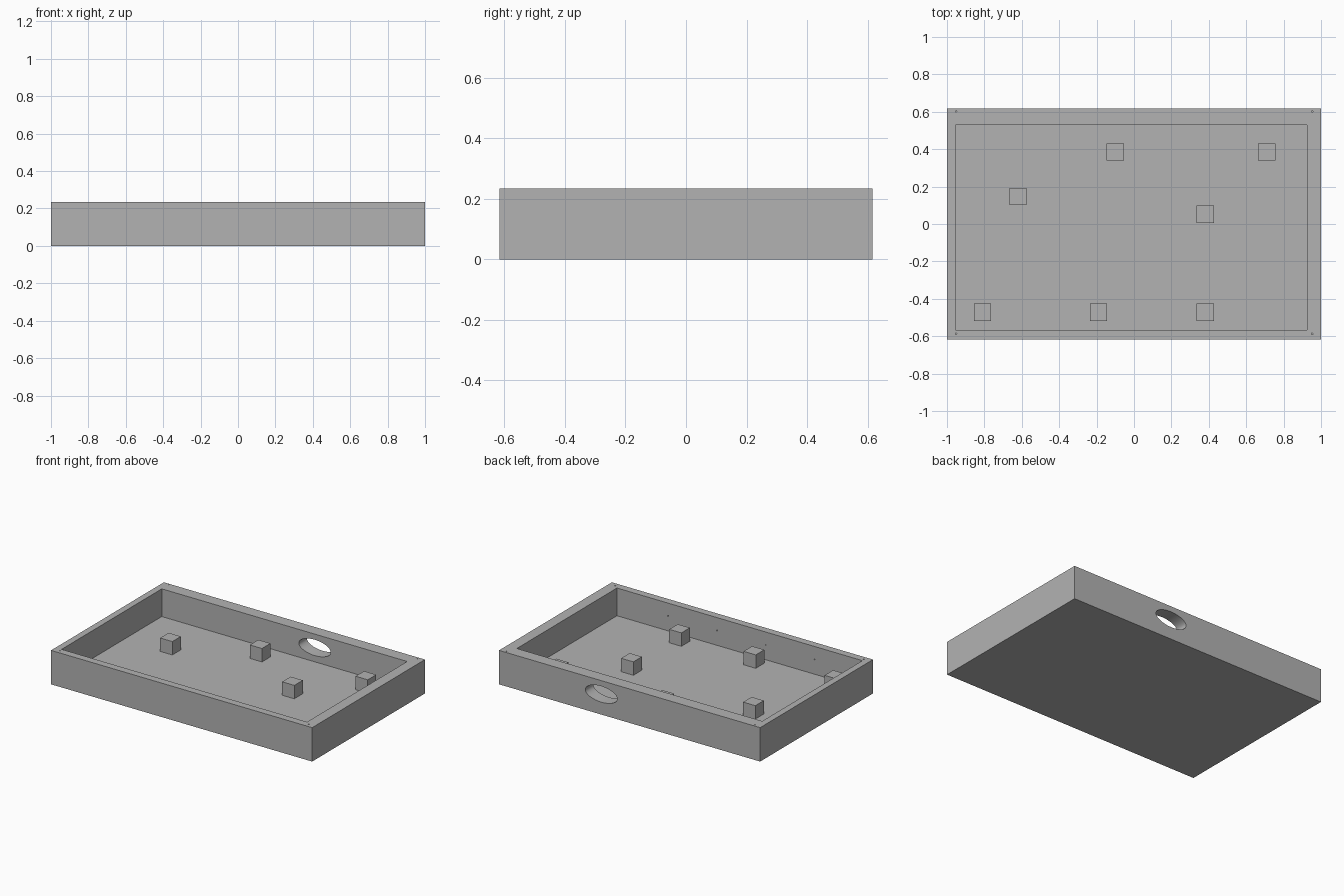
import bpy
import math
from mathutils import Matrix

cube = bpy.data.objects.get("Cube")
if cube:
    bpy.data.objects.remove(cube, do_unlink=True)

grey = bpy.data.materials.new("plain_grey")
grey.use_nodes = True
GREY = (0.45, 0.45, 0.45, 1)
grey.diffuse_color = GREY
grey.node_tree.nodes["Principled BSDF"].inputs["Base Color"].default_value = GREY

HEIGHT, FLOOR, PEG = 0.235, 0.043, 0.093


def box(name, low, high):
    """Box between two opposite corners."""
    mid = [(a + b) / 2 for a, b in zip(low, high)]
    bpy.ops.mesh.primitive_cube_add(size=1, location=mid)
    ob = bpy.context.object
    ob.name = name
    ob.data.transform(Matrix.Diagonal([b - a for a, b in zip(low, high)] + [1]))
    ob.data.materials.append(grey)
    return ob


def rod(name, centre, rx, ry, depth, sides, along_y=False):
    """Elliptical rod along z, or along y with ry measured upward."""
    bpy.ops.mesh.primitive_cylinder_add(vertices=sides, radius=1, depth=depth, location=centre)
    ob = bpy.context.object
    ob.name = name
    ob.data.transform(Matrix.Diagonal((rx, ry, 1, 1)))
    if along_y:
        ob.data.transform(Matrix.Rotation(math.pi / 2, 4, 'X'))
    ob.data.materials.append(grey)
    return ob


def cut(target, cutter):
    cutter.hide_render = True
    cutter.hide_viewport = True
    mod = target.modifiers.new(cutter.name, 'BOOLEAN')
    mod.operation = 'DIFFERENCE'
    mod.solver = 'EXACT'
    mod.object = cutter


# Open tray with a slightly off-centre cavity
tray = box("tray", (-1, -0.617, 0), (1, 0.617, HEIGHT))
cutters = [box("cavity_cutter", (-0.955, -0.566, FLOOR), (0.925, 0.53, 0.4))]

# Oval opening through the back wall
cutters.append(rod("cable_hole_cutter", (0.217, 0.575, 0.141), 0.122, 0.055, 0.16, 48, True))

# Pin holes in the rim corners and the inside of the front wall
for x in (-0.951, 0.953):
    for y in (-0.587, 0.602):
        cutters.append(rod("rim_pin_cutter", (x, y, HEIGHT), 0.004, 0.004, 0.06, 8))
for i in range(4):
    cutters.append(rod("wall_pin_cutter", (0.535 - 0.375 * i, -0.566, 0.146),
                       0.004, 0.004, 0.04, 8, True))

# Bake the cuts into the tray, then smooth only the round openings
for c in cutters:
    cut(tray, c)
bpy.ops.object.select_all(action='DESELECT')
tray.select_set(True)
bpy.context.view_layer.objects.active = tray
for mod in list(tray.modifiers):
    bpy.ops.object.modifier_apply(modifier=mod.name)
for c in cutters:
    bpy.data.objects.remove(c, do_unlink=True)
bpy.ops.object.shade_smooth_by_angle(angle=math.radians(30))

# Support pegs on the floor
pegs = [(-0.1, 0.385), (0.71, 0.385), (-0.62, 0.147), (0.38, 0.053),
        (-0.81, -0.472), (-0.19, -0.472), (0.38, -0.472)]
h = PEG / 2
for x, y in pegs:
    box("support_peg", (x - h, y - h, FLOOR - 0.01), (x + h, y + h, FLOOR + PEG))
